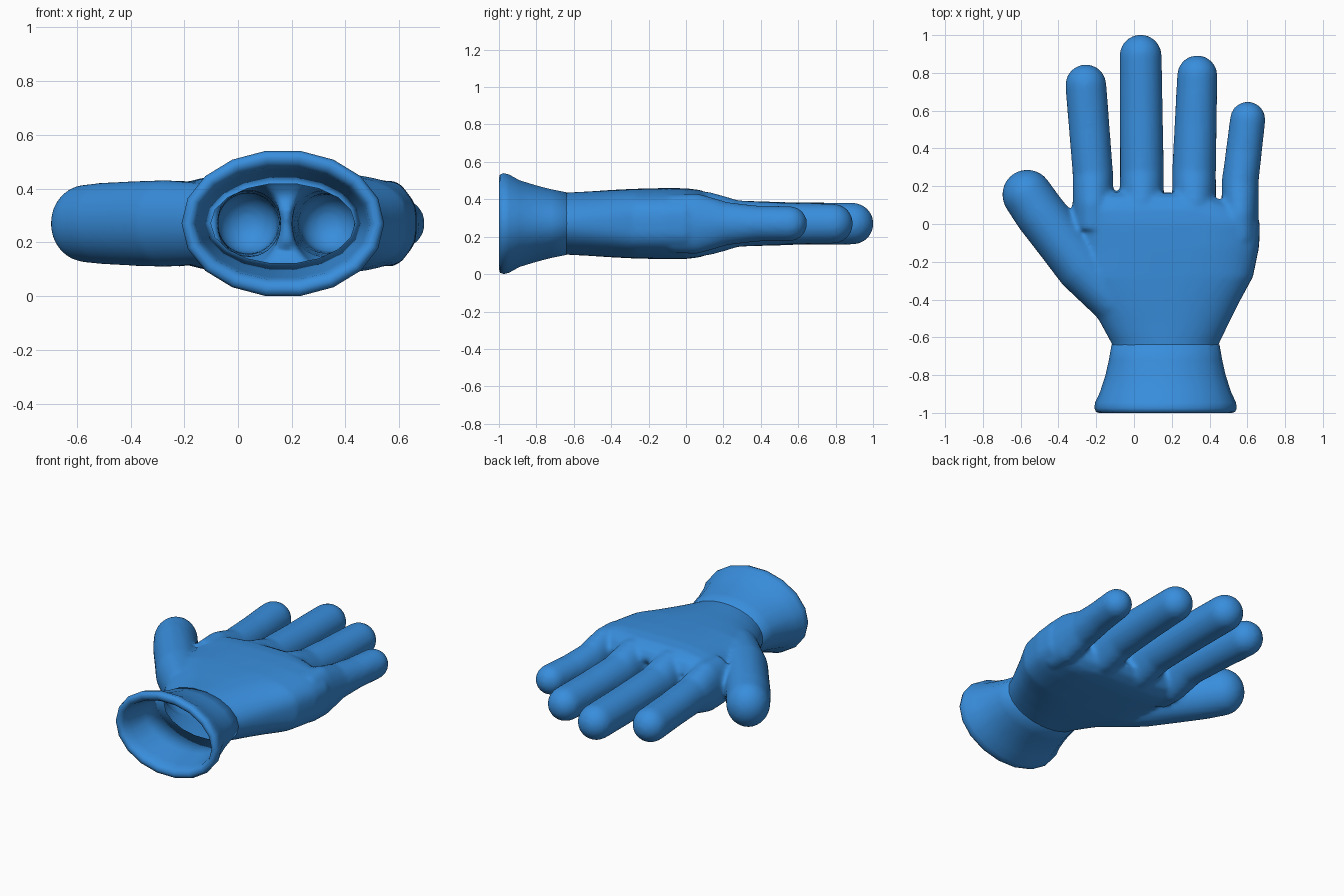
import bpy, bmesh, math
from mathutils import Vector

if "Cube" in bpy.data.objects:
    bpy.data.objects.remove(bpy.data.objects["Cube"])

ZC = 0.27  # height of the glove's middle plane

blue = bpy.data.materials.new("glove blue")
blue.diffuse_color = (0.04, 0.27, 0.72, 1)
blue.use_nodes = True
blue.node_tree.nodes["Principled BSDF"].inputs["Base Color"].default_value = blue.diffuse_color


def loft(bm, rings, caps=True):
    """Skin a list of equal-length point rings."""
    loops = [[bm.verts.new(p) for p in r] for r in rings]
    n = len(loops[0])
    for a, b in zip(loops, loops[1:]):
        for i in range(n):
            j = (i + 1) % n
            bm.faces.new((a[i], a[j], b[j], b[i]))
    if caps:
        bm.faces.new(loops[0][::-1])
        bm.faces.new(loops[-1])


def ring(center, side, rs, rz, n=32, power=2.0):
    """Superellipse ring spanned by a horizontal side vector and z."""
    pts = []
    for i in range(n):
        a = 2 * math.pi * i / n
        c, s = math.cos(a), math.sin(a)
        u = math.copysign(abs(c) ** (2 / power), c) * rs
        v = math.copysign(abs(s) ** (2 / power), s) * rz
        pts.append(center + side * u + Vector((0, 0, v)))
    return pts


def digit(bm, path):
    """Round-tipped tube; path = (x, y, side radius, z radius), base to tip."""
    pts = [Vector((x, y, ZC)) for x, y, _, _ in path]
    rings = []
    for i, (_, _, rs, rz) in enumerate(path):
        d = (pts[min(i + 1, len(pts) - 1)] - pts[max(i - 1, 0)]).normalized()
        side = Vector((d.y, -d.x, 0))
        rings.append(ring(pts[i], side, rs, rz))
    for k in range(1, 8):
        a = math.radians(k * 12)
        rings.append(ring(pts[-1] + d * rs * math.sin(a), side,
                          rs * math.cos(a), rz * math.cos(a)))
    loft(bm, rings)


def make_object(name, bm):
    bmesh.ops.recalc_face_normals(bm, faces=bm.faces)
    mesh = bpy.data.meshes.new(name)
    bm.to_mesh(mesh)
    bm.free()
    mesh.materials.append(blue)
    ob = bpy.data.objects.new(name, mesh)
    bpy.context.collection.objects.link(ob)
    return ob


# Palm: y, left x, right x, half height, squareness
palm = [(-.72, -.10, .43, .160, 2), (-.64, -.115, .447, .166, 2),
        (-.52, -.18, .505, .172, 2.3), (-.40, -.25, .565, .180, 2.6),
        (-.28, -.29, .63, .186, 3), (-.12, -.28, .663, .190, 3),
        (0, -.30, .668, .189, 3), (.08, -.32, .663, .179, 3),
        (.14, -.325, .65, .15, 2.6), (.17, -.31, .64, .10, 2)]
bm = bmesh.new()
rings = []
for y, x0, x1, hz, p in palm:
    r = ring(Vector(((x0 + x1) / 2, y, ZC)), Vector((1, 0, 0)),
             (x1 - x0) / 2, hz, 48, p)
    for v in r:  # knuckle line falls back towards the little finger
        if y > 0 and v.x > .3:
            v.y -= .25 * (v.x - .3) * min(1, y / .1)
    rings.append(r)
loft(bm, rings)

# Four fingers: base x, base y, base radius, tip x, tip y, tip radius
for bx, by, br, tx, ty, tr in [(-.218, .17, .107, -.255, .845, .109),
                               (.042, .18, .116, .035, 1.003, .112),
                               (.318, .18, .116, .335, .893, .107),
                               (.562, .12, .097, .602, .648, .094)]:
    path = []
    for dy, swell in [(-.2, .05), (-.06, .055), (.03, .03), (.1, .008)]:
        path.append((bx, by + dy, br, max(br, .107) + swell))
    end = ty - tr
    mid = (by + .1 + end) / 2
    path.append(((bx + tx) / 2, mid, (br + tr) / 2, (br + tr) / 2))
    path.append((tx, end, tr, tr))
    digit(bm, path)

# Thumb
digit(bm, [(-.10, -.42, .12, .15), (-.27, -.23, .142, .162),
           (-.385, -.085, .138, .158), (-.50, .06, .136, .152),
           (-.565, .155, .133, .145)])
hand = make_object("hand", bm)

# Fuse the hand into one soft skin
rm = hand.modifiers.new("fuse", 'REMESH')
rm.mode = 'VOXEL'
rm.voxel_size = .014
sm = hand.modifiers.new("soften", 'SMOOTH')
sm.factor = .5
sm.iterations = 8
dg = bpy.context.evaluated_depsgraph_get()
bm = bmesh.new()
bm.from_mesh(bpy.data.meshes.new_from_object(hand.evaluated_get(dg)))
hand.modifiers.clear()

# Open the hand at the wrist
bmesh.ops.bisect_plane(bm, geom=bm.verts[:] + bm.edges[:] + bm.faces[:],
                       plane_co=(0, -.64, 0), plane_no=(0, -1, 0),
                       clear_outer=True)
for f in bm.faces:
    f.smooth = True
bm.to_mesh(hand.data)
bm.free()

# Flared cuff with a rolled lip: y, half width, half height (inside to outside)
cuff = [(-.63, .268, .150), (-.80, .292, .178), (-.93, .316, .203),
        (-.975, .325, .212), (-.995, .337, .228), (-1.0, .352, .247),
        (-.995, .368, .266), (-.975, .377, .274), (-.945, .373, .266),
        (-.89, .347, .235), (-.80, .318, .207), (-.72, .300, .186),
        (-.64, .286, .170), (-.635, .278, .162)]
bm = bmesh.new()
loft(bm, [ring(Vector((.167, y, ZC)), Vector((1, 0, 0)), rx, rz, 18)
          for y, rx, rz in cuff + cuff[:1]], caps=False)
bmesh.ops.remove_doubles(bm, verts=bm.verts, dist=1e-5)
cuff_ob = make_object("cuff", bm)
for p in cuff_ob.data.polygons:
    p.use_smooth = True
